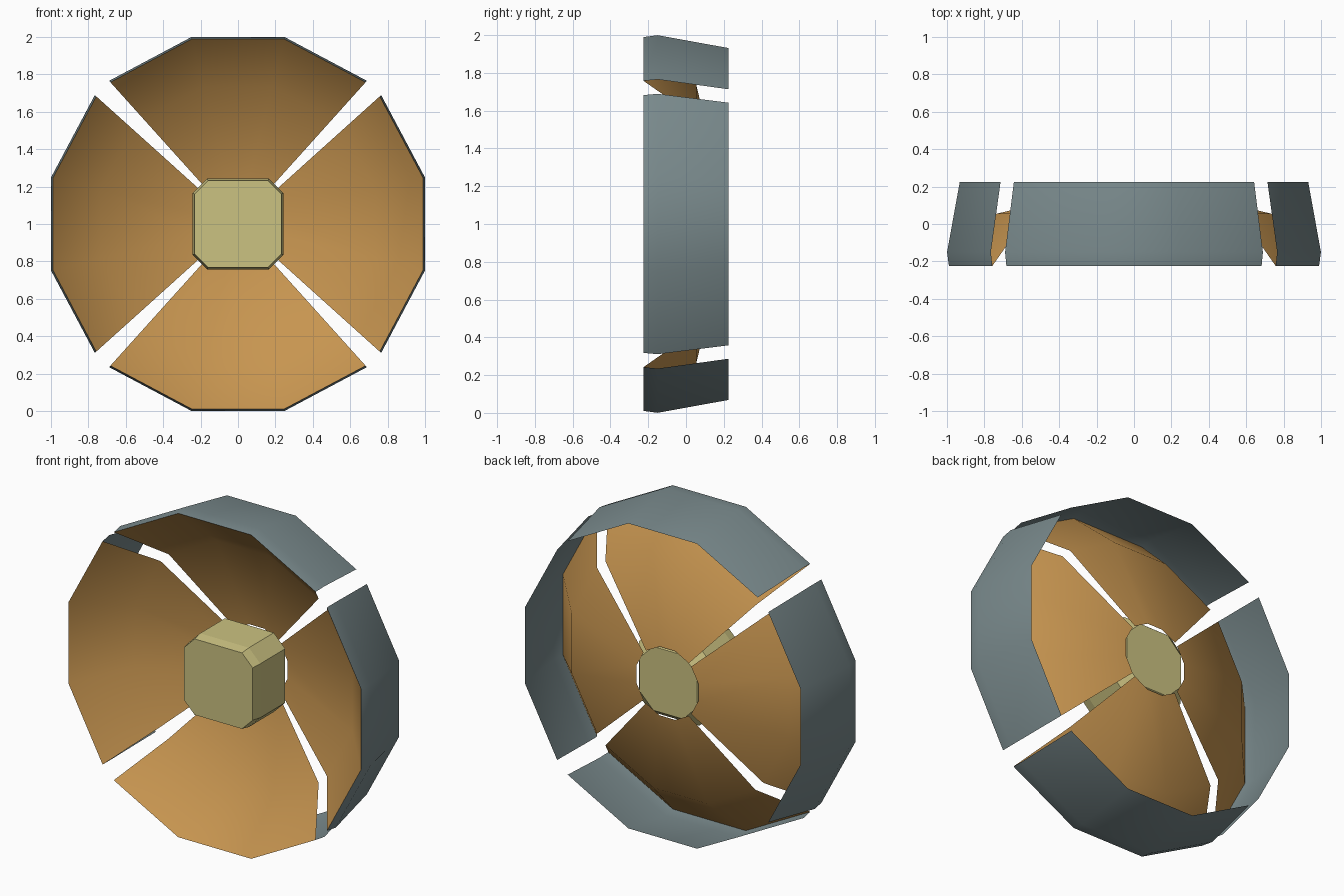
import bpy, bmesh
from math import sin, cos, radians

cube = bpy.data.objects.get("Cube")
if cube:
    bpy.data.objects.remove(cube, do_unlink=True)


def material(name, rgb):
    mat = bpy.data.materials.new(name)
    mat.use_nodes = True
    mat.diffuse_color = (*rgb, 1)
    mat.node_tree.nodes["Principled BSDF"].inputs["Base Color"].default_value = (*rgb, 1)
    return mat


def finish(name, bm, mat, smooth):
    mesh = bpy.data.meshes.new(name)
    for face in bm.faces:
        face.smooth = smooth
    bm.to_mesh(mesh)
    bm.free()
    mesh.materials.append(mat)
    obj = bpy.data.objects.new(name, mesh)
    bpy.context.collection.objects.link(obj)
    return obj


def skin(bm, rows, closed=False):
    """Join neighbouring rows of points with quads."""
    rows = [[bm.verts.new(p) for p in row] for row in rows]
    count = len(rows[0])
    for a, b in zip(rows, rows[1:]):
        for j in range(count if closed else count - 1):
            k = (j + 1) % count
            bm.faces.new((a[j], a[k], b[k], b[j]))
    return rows


grey = material("slate grey", (0.19, 0.25, 0.26))
brown = material("warm brown", (0.57, 0.30, 0.08))
gold = material("pale gold", (0.60, 0.54, 0.22))

RADIUS = 1.03          # corner radius of the faceted rim
MID_Z = 1.0

# Profiles as (fraction of radius, y)
DISH = [(0.21, 0.18), (0.735, 0.055), (0.99, -0.225)]
BAND = [(0.99, -0.225), (1.0, -0.15), (0.932, 0.225)]


def wedge(name, profile, turn, mat):
    """Sweep a profile over three facets, leaving a gap to the next wedge."""
    bm = bmesh.new()
    angles = [radians(turn + a) for a in (-42, -14, 14, 42)]
    skin(bm, [[(RADIUS * f * sin(a), y, MID_Z + RADIUS * f * cos(a)) for a in angles]
              for f, y in profile])
    finish(name, bm, mat, True)


# Four petals, each a dish panel with an outer band
for side, turn in (("top", 0), ("left", 90), ("bottom", 180), ("right", 270)):
    wedge(side + "_dish_panel", DISH, turn, brown)
    wedge(side + "_outer_band", BAND, turn, grey)


# Hub: chamfered block from octagonal sections (y, half width, half flat)
def octagon(y, w, s):
    points = [(-s, w), (s, w), (w, s), (w, -s), (s, -w), (-s, -w), (-w, -s), (-w, s)]
    return [(x, y, MID_Z + z) for x, z in points]


bm = bmesh.new()
rings = skin(bm, [octagon(-0.19, 0.232, 0.16), octagon(-0.13, 0.242, 0.165),
                  octagon(0.11, 0.242, 0.165), octagon(0.172, 0.195, 0.1)], closed=True)
bm.faces.new(rings[0])
bm.faces.new(rings[-1])
bmesh.ops.recalc_face_normals(bm, faces=bm.faces)
finish("hub", bm, gold, False)
